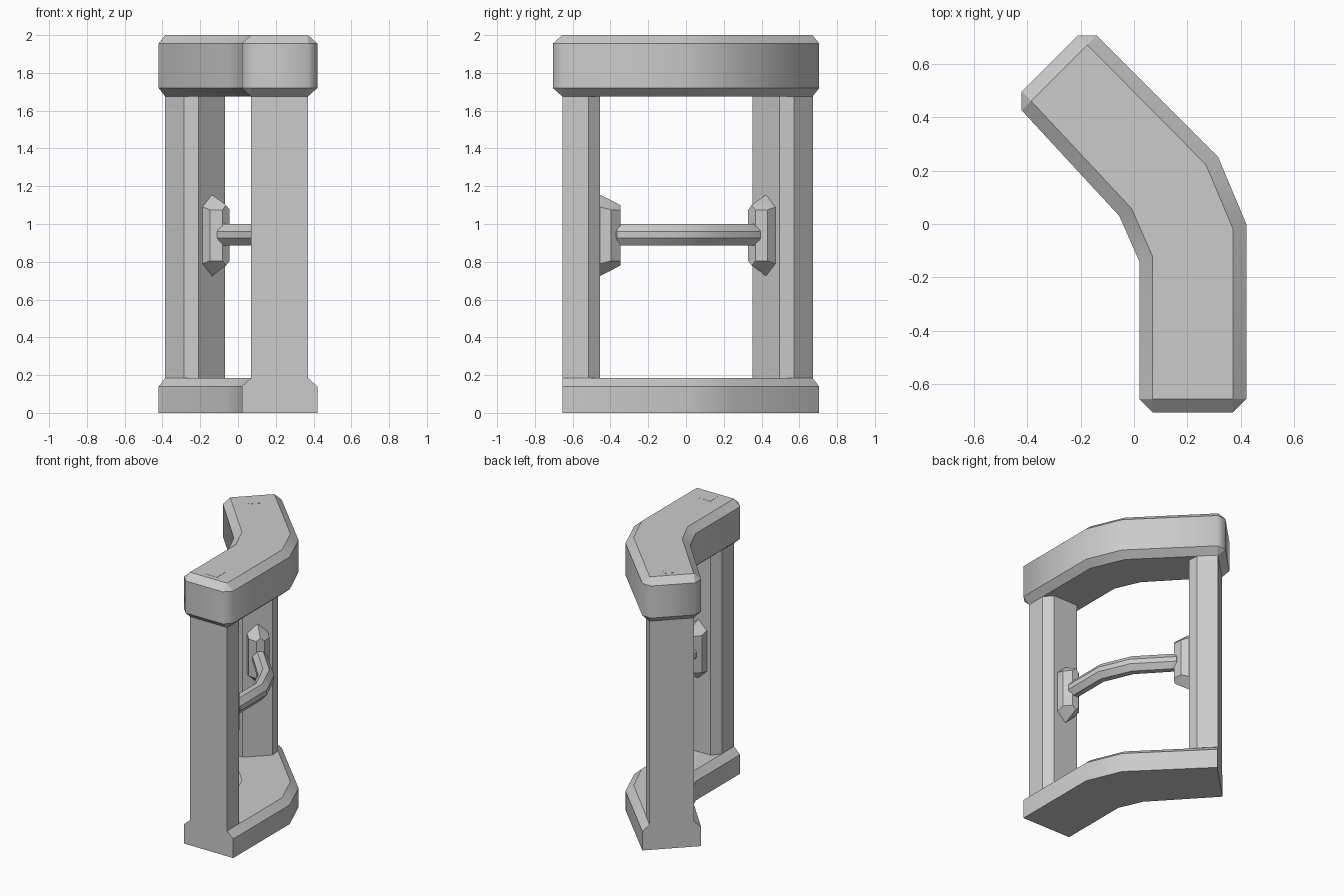
import bpy, bmesh, math
from mathutils import Vector

if "Cube" in bpy.data.objects:
    bpy.data.objects.remove(bpy.data.objects["Cube"])

# One plain grey for everything
grey = bpy.data.materials.new("plain_grey")
grey.use_nodes = True
grey.diffuse_color = (0.6, 0.6, 0.6, 1)
grey.node_tree.nodes["Principled BSDF"].inputs["Base Color"].default_value = (0.6, 0.6, 0.6, 1)


def loft(name, rings, soft_verticals=False):
    """Skin equal-length closed rings, cap both ends, merge collapsed points."""
    bm = bmesh.new()
    vs = [[bm.verts.new(p) for p in ring] for ring in rings]
    n = len(vs[0])
    for a, b in zip(vs, vs[1:]):
        for i in range(n):
            j = (i + 1) % n
            bm.faces.new((a[i], a[j], b[j], b[i]))
    bm.faces.new(vs[0])
    bm.faces.new(vs[-1])
    bmesh.ops.remove_doubles(bm, verts=bm.verts, dist=0.0005)
    bmesh.ops.recalc_face_normals(bm, faces=bm.faces)
    me = bpy.data.meshes.new(name)
    bm.to_mesh(me)
    bm.free()
    me.materials.append(grey)
    ob = bpy.data.objects.new(name, me)
    bpy.context.collection.objects.link(ob)
    bpy.ops.object.select_all(action='DESELECT')
    ob.select_set(True)
    bpy.context.view_layer.objects.active = ob
    bpy.ops.object.shade_smooth_by_angle(angle=math.radians(30))
    if soft_verticals:
        for e in me.edges:
            a, b = (me.vertices[i].co for i in e.vertices)
            if (a - b).xy.length < 0.001:
                e.use_edge_sharp = False
    return ob


# Bent plan: inner and outer point of each cross-section
R = math.sqrt(0.5)
START = (Vector((0.02, -0.655)), Vector((0.42, -0.655)))
BENDS = [(Vector((0.02, -0.14)), Vector((0.42, 0.0))),
         (Vector((-0.055, 0.03)), Vector((0.315, 0.25)))]
END = (Vector((-0.42, 0.425)), Vector((-0.14, 0.705)))
IN_START, IN_END = Vector((0, 1)), Vector((R, -R))


def shifted(station, direction, d):
    return tuple(p + direction * d for p in station)


def ring(station, profile):
    a, b = station
    return [(*a.lerp(b, t), z) for t, z in profile]


def octagon(t0, t1, z0, z1, z2, z3):
    """Chamfered section, and the rectangle it tapers to at the ends."""
    full = [(t0, z1), (t1, z0), (1 - t1, z0), (1 - t0, z1),
            (1 - t0, z2), (1 - t1, z3), (t1, z3), (t0, z2)]
    tip = [(min(max(t, t1), 1 - t1), min(max(z, z1), z2)) for t, z in full]
    return full, tip


def bent_beam(name, shape, d_tip, d_full, soft=False):
    """Beam along the bent plan with chamfered ends."""
    full, tip = shape
    rings = [ring(shifted(START, IN_START, d_tip), tip),
             ring(shifted(START, IN_START, d_full), full)]
    rings += [ring(s, full) for s in BENDS]
    rings += [ring(shifted(END, IN_END, d_full), full),
              ring(shifted(END, IN_END, d_tip), tip)]
    return loft(name, rings, soft)


# Base, square cut at both ends
base_profile = [(0, 0), (0, 0.14), (0.125, 0.185), (0.875, 0.185), (1, 0.14), (1, 0)]
loft("base", [ring(s, base_profile) for s in [START, *BENDS, END]])

# Top beam and middle rail
bent_beam("top_beam", octagon(0, 0.125, 1.675, 1.72, 1.955, 2.0), -0.05, 0.0, True)
bent_beam("middle_rail", octagon(0.375, 0.45, 0.885, 0.925, 0.96, 1.0), 0.26, 0.29)

# Parts repeated at each end: w runs across the beam, d runs inward
for label, station, inward in (("front", START, IN_START), ("back", END, IN_END)):
    origin = (station[0] + station[1]) / 2
    across = (station[1] - station[0]).normalized()

    def at(w, d, z):
        return (*(origin + across * w + inward * d), z)

    # Post with chamfered inner corners
    plan = [(-0.15, 0), (0.15, 0), (0.15, 0.14), (0.1, 0.2), (-0.1, 0.2), (-0.15, 0.14)]
    loft(label + "_post", [[at(w, d, z) for w, d in plan] for z in (0.185, 1.675)])

    # Pointed bracket holding the rail
    rings = []
    for d, half, shoulder, point in ((0.2, 0.07, 0.15, 0.215),
                                     (0.258, 0.07, 0.135, 0.186),
                                     (0.307, 0.027, 0.135, 0.16)):
        outline = [(0, point), (half, shoulder), (half, -shoulder),
                   (0, -point), (-half, -shoulder), (-half, shoulder)]
        rings.append([at(w, d, 0.94 + z) for w, z in outline])
    loft(label + "_bracket", rings)

    # Small square plate set in the top
    square = [(-0.045, 0.035), (0.045, 0.035), (0.045, 0.125), (-0.045, 0.125)]
    loft(label + "_top_plate", [[at(w, d, z) for w, d in square] for z in (1.995, 2.001)])
